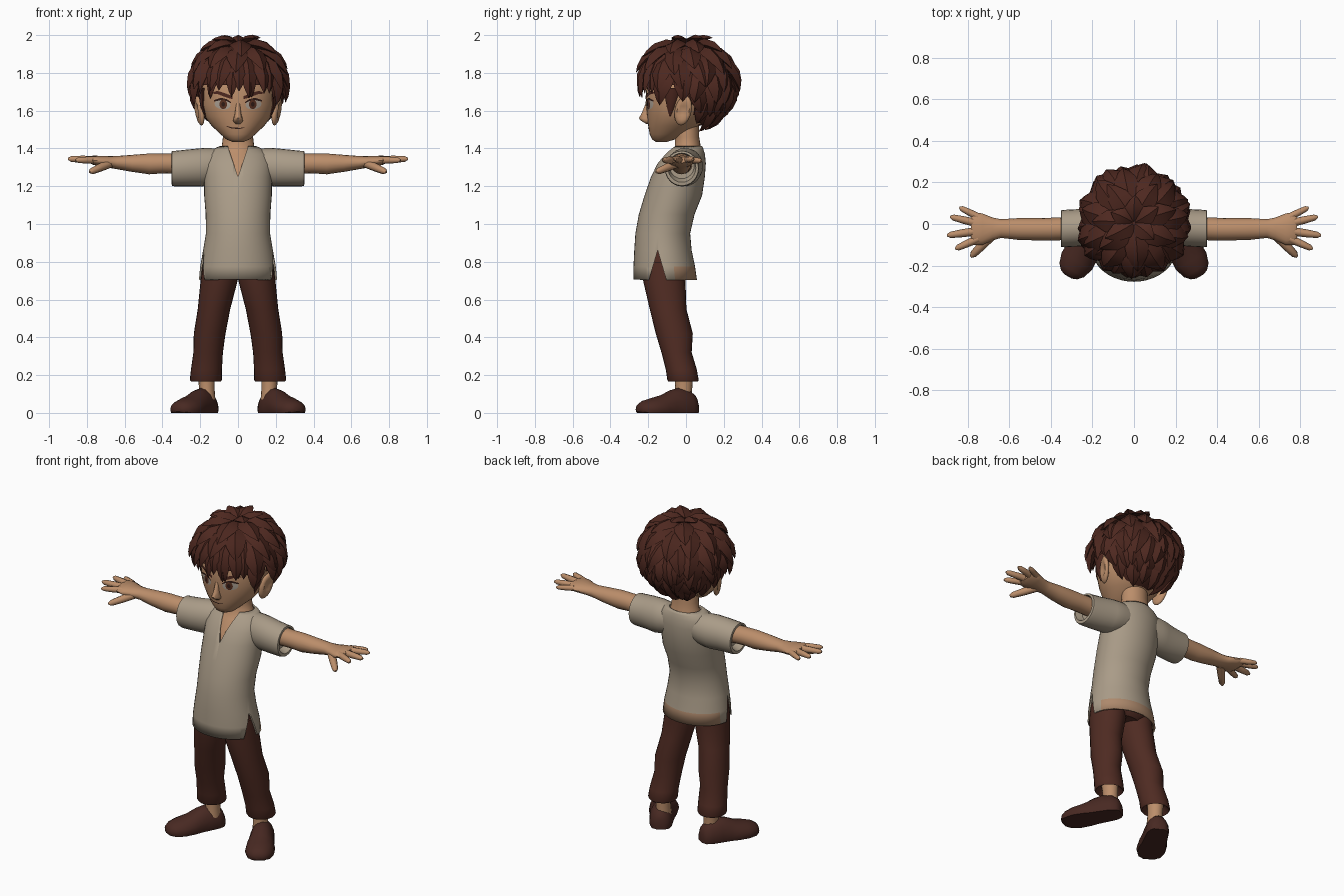
import bpy, bmesh, math, random
from mathutils import Vector
from mathutils.bvhtree import BVHTree

if "Cube" in bpy.data.objects:
    bpy.data.objects.remove(bpy.data.objects["Cube"])

random.seed(4)


def material(name, rgb):
    m = bpy.data.materials.new(name)
    m.diffuse_color = (*rgb, 1)
    m.use_nodes = True
    m.node_tree.nodes["Principled BSDF"].inputs["Base Color"].default_value = m.diffuse_color
    return m


SKIN = material("skin", (0.50, 0.27, 0.145))
SHIRT = material("linen", (0.40, 0.33, 0.245))
HEM = material("hem_tan", (0.42, 0.25, 0.15))
HAIR = material("hair_brown", (0.075, 0.021, 0.014))
PANTS = material("trouser_brown", (0.078, 0.024, 0.016))
SHOE = material("shoe_brown", (0.065, 0.022, 0.016))
WHITE = material("eye_grey", (0.42, 0.36, 0.30))
DARK = material("dark_brown", (0.03, 0.011, 0.008))
IRIS = material("iris_brown", (0.10, 0.03, 0.015))


def finish(name, bm, mat, mirror=False, angle=45):
    bmesh.ops.recalc_face_normals(bm, faces=bm.faces)
    me = bpy.data.meshes.new(name)
    bm.to_mesh(me)
    bm.free()
    ob = bpy.data.objects.new(name, me)
    bpy.context.collection.objects.link(ob)
    me.materials.append(mat)
    bpy.ops.object.select_all(action='DESELECT')
    ob.select_set(True)
    bpy.context.view_layer.objects.active = ob
    bpy.ops.object.shade_smooth_by_angle(angle=math.radians(angle))
    if mirror:
        ob.modifiers.new("mirror", 'MIRROR')
    return ob


def skin_rings(bm, rings, caps=True):
    vs = [[bm.verts.new(p) for p in r] for r in rings]
    n = len(rings[0])
    for a, b in zip(vs, vs[1:]):
        for i in range(n):
            j = (i + 1) % n
            bm.faces.new((a[i], a[j], b[j], b[i]))
    if caps:
        bm.faces.new(vs[0])
        bm.faces.new(vs[-1])


def tube(name, stations, mat, axis='z', n=24, caps=True, mirror=False):
    """Loft ellipses (t, centre1, centre2, radius1, radius2) along an axis."""
    rings = []
    for t, c1, c2, r1, r2 in stations:
        ring = []
        for i in range(n):
            a = 2 * math.pi * i / n
            p, q = c1 + r1 * math.cos(a), c2 + r2 * math.sin(a)
            ring.append((p, q, t) if axis == 'z' else (t, p, q))
        rings.append(ring)
    bm = bmesh.new()
    skin_rings(bm, rings, caps)
    return finish(name, bm, mat, mirror)


def depth(rows):
    """(z, front y, back y, half width) -> tube stations."""
    return [(z, 0, (f + b) / 2, w, (b - f) / 2) for z, f, b, w in rows]


def prism(name, tri, lo, hi, axis):
    bm = bmesh.new()
    place = (lambda a, z, d: (d, a, z)) if axis == 'x' else (lambda a, z, d: (a, d, z))
    skin_rings(bm, [[place(a, z, d) for a, z in tri] for d in (lo, hi)])
    return finish(name, bm, SHIRT)


# Shirt: open shell with side slits and a notched neck
shirt = tube("shirt", depth([
    (.705, -.278, .058, .207), (.775, -.278, .048, .2), (.86, -.274, .03, .185),
    (.95, -.268, .022, .17), (1.05, -.25, .045, .171), (1.15, -.22, .085, .179),
    (1.25, -.185, .1, .18), (1.32, -.152, .105, .182), (1.37, -.112, .1, .165),
    (1.397, -.085, .092, .13), (1.412, -.07, .085, .098)]), SHIRT, n=40, caps=False)
shirt.data.materials.append(HEM)
for f in shirt.data.polygons:
    if f.center.z < .775 and f.center.y > -.07:
        f.material_index = 1
shell = shirt.modifiers.new("shell", 'SOLIDIFY')
shell.thickness, shell.offset = .01, -1
cutters = [prism("slit_cutter", [(-.2, .69), (-.1, .69), (-.15, .86)], .12 * s, .3 * s, 'x') for s in (-1, 1)]
cutters.append(prism("neck_cutter", [(-.06, 1.43), (.06, 1.43), (0, 1.25)], -.3, -.02, 'y'))
for c in cutters:
    b = shirt.modifiers.new("cut", 'BOOLEAN')
    b.operation, b.object = 'DIFFERENCE', c
    c.hide_render = True
bpy.ops.object.select_all(action='DESELECT')
shirt.select_set(True)
bpy.context.view_layer.objects.active = shirt
for m in list(shirt.modifiers):
    bpy.ops.object.modifier_apply(modifier=m.name)
for c in cutters:
    bpy.data.objects.remove(c)
tube("sleeve", [(.07, .005, 1.31, .075, .085), (.14, 0, 1.305, .09, .096), (.19, -.008, 1.3, .092, .102),
                (.26, -.018, 1.297, .09, .098), (.335, -.022, 1.293, .09, .094), (.35, -.022, 1.295, .088, .092),
                (.352, -.022, 1.298, .074, .077), (.31, -.022, 1.305, .065, .065)], SHIRT, 'x', mirror=True)

# Neck and chest under the collar
tube("neck", [(1.2, 0, -.05, .14, .125), (1.3, 0, -.03, .13, .112), (1.37, 0, -.002, .11, .09),
              (1.41, 0, .01, .086, .068), (1.46, 0, .005, .08, .065), (1.55, 0, 0, .08, .07)], SKIN)

# Arms and hands
tube("arm", [(.28, -.02, 1.318, .055, .055), (.4, -.025, 1.32, .055, .052), (.47, -.025, 1.318, .054, .055),
             (.56, -.024, 1.321, .052, .045), (.64, -.022, 1.325, .045, .035), (.68, -.024, 1.328, .055, .031),
             (.73, -.025, 1.333, .076, .028), (.77, -.022, 1.338, .078, .024), (.785, -.02, 1.339, .06, .015)],
     SKIN, 'x', 16, mirror=True)
bm = bmesh.new()
for base, tip, r in [((.75, .035, 1.337), (.84, .08, 1.335), .016), ((.76, .005, 1.34), (.885, .035, 1.343), .018),
                     ((.76, -.035, 1.34), (.9, -.055, 1.345), .019), ((.75, -.07, 1.338), (.86, -.12, 1.338), .018),
                     ((.68, -.05, 1.32), (.785, -.158, 1.275), .022)]:
    a, b = Vector(base), Vector(tip)
    d = (b - a).normalized()
    u = d.cross(Vector((0, 0, 1))).normalized()
    v = u.cross(d)
    skin_rings(bm, [[a.lerp(b, t) + (u * math.cos(k * math.pi / 4) + v * math.sin(k * math.pi / 4)) * r * s
                     for k in range(8)] for t, s in ((0, 1.1), (.5, 1), (.88, .8), (1, .3))])
finish("fingers", bm, SKIN, True)

# Trousers and ankles
tube("trouser_leg", [(.2, .17, -.015, .05, .05), (.165, .17, -.015, .078, .078), (.175, .17, -.016, .085, .083),
                     (.23, .167, -.025, .082, .082), (.32, .158, -.05, .078, .08), (.42, .15, -.062, .084, .098),
                     (.55, .127, -.095, .086, .097), (.7, .1, -.115, .098, .112), (.8, .094, -.115, .09, .115)],
     PANTS, mirror=True)
tube("trouser_hips", [(.71, 0, -.115, .12, .1), (.74, 0, -.115, .18, .125), (.93, 0, -.115, .15, .12)], PANTS)
tube("ankle", [(.07, .165, -.015, .045, .048), (.13, .165, -.012, .041, .045), (.21, .168, -.012, .046, .05)],
     SKIN, n=16, mirror=True)

# Shoes, turned outward
rings = []
for t, w, h in [(0, .03, .06), (.015, .052, .095), (.05, .066, .122), (.11, .07, .132), (.16, .073, .12),
                (.21, .082, .096), (.27, .084, .08), (.32, .068, .066), (.345, .045, .05), (.355, .02, .03)]:
    ring = []
    for i in range(16):
        a = 2 * math.pi * i / 16
        v, z = w * math.cos(a), max(0, .018 + (h - .018) * math.sin(a))
        ring.append((.14 + .5 * t + .866 * v, .055 - .866 * t + .5 * v, z))
    rings.append(ring)
bm = bmesh.new()
skin_rings(bm, rings)
finish("shoe", bm, SHOE, True)

# Head, nose and ears
head = tube("head", depth([
    (1.435, -.16, -.1, .03), (1.447, -.178, -.06, .06), (1.475, -.192, 0, .092), (1.52, -.2, .07, .14),
    (1.57, -.206, .12, .177), (1.63, -.212, .15, .197), (1.7, -.213, .165, .2), (1.77, -.2, .165, .195),
    (1.84, -.15, .14, .16), (1.9, -.05, .08, .08)]), SKIN, n=32)
tube("nose", [(1.53, 0, -.2, .012, .01), (1.545, 0, -.21, .026, .026), (1.56, 0, -.213, .024, .037),
              (1.585, 0, -.21, .016, .025), (1.64, 0, -.205, .011, .008)], SKIN, n=12)
bm = bmesh.new()
bmesh.ops.create_uvsphere(bm, u_segments=16, v_segments=10, radius=1)
for v in bm.verts:
    x, y, z = v.co
    dent = .02 * max(0, 1 - (y * y + z * z) * 2.5) if x > 0 else 0
    v.co = (.205 + .022 * x + .012 * z - dent + .012 * y, -.015 + .045 * y + .012 * z, 1.6 + .078 * z)
finish("ear", bm, SKIN, True)

# Painted face, laid on the head surface
tree = BVHTree.FromObject(head, bpy.context.evaluated_depsgraph_get())


def on_face(x, z, lift):
    hit = tree.ray_cast(Vector((x, -1, z)), Vector((0, 1, 0)))[0]
    return (x, hit.y - lift, z)


def disc(name, x, z, rx, rz, lift, mat, slant=0):
    bm = bmesh.new()
    pts = [(math.cos(k * math.pi / 8), math.sin(k * math.pi / 8)) for k in range(16)]
    rows = [[bm.verts.new(on_face(x + s * rx * c, z + s * rz * d + s * slant * c, lift)) for c, d in pts] for s in (.5, 1)]
    for i in range(16):
        j = (i + 1) % 16
        bm.faces.new((rows[0][i], rows[0][j], rows[1][j], rows[1][i]))
    bm.faces.new(rows[0])
    finish(name, bm, mat, True)


def stroke(name, pts, mat, mirror=True):
    bm = bmesh.new()
    rows = [[bm.verts.new(on_face(x, z + s * w, .005)) for s in (-1, 1)] for x, z, w in pts]
    for a, b in zip(rows, rows[1:]):
        bm.faces.new((a[0], b[0], b[1], a[1]))
    finish(name, bm, mat, mirror)


disc("eye_white", .082, 1.633, .042, .027, .002, WHITE, .004)
disc("iris", .078, 1.634, .02, .026, .004, IRIS)
disc("pupil", .078, 1.634, .009, .013, .006, DARK)
stroke("upper_lash", [(.038, 1.643, .003), (.06, 1.656, .005), (.09, 1.662, .006), (.128, 1.652, .004)], DARK)
stroke("eyebrow", [(.028, 1.668, .008), (.07, 1.683, .01), (.11, 1.697, .008), (.14, 1.692, .002)], HAIR)
stroke("mouth", [(-.06, 1.517, .002), (-.03, 1.508, .003), (.01, 1.506, .003), (.035, 1.511, .001)], DARK, False)

# Hair cap with a hairline high in front and low at the nape
C, R = Vector((0, .005, 1.735)), (.226, .235, .225)
bm = bmesh.new()
bmesh.ops.create_uvsphere(bm, u_segments=32, v_segments=20, radius=1)
for v in bm.verts:
    v.co = C + Vector([a * r for a, r in zip(v.co, R)])
low = [f for f in bm.faces
       if f.calc_center_median().z < 1.74 - .22 * min(1, max(0, (f.calc_center_median().y + .03) / .1))]
bmesh.ops.delete(bm, geom=low, context='FACES')
finish("hair_cap", bm, HAIR)


def on_skull(theta, phi, s):
    t, p = math.radians(theta), math.radians(phi)
    return C + s * Vector((R[0] * math.sin(t) * math.sin(p), -R[1] * math.sin(t) * math.cos(p), R[2] * math.cos(t)))


def lock(bm, phi, t0, t1, lift, width, sweep):
    """Pointed leaf-shaped lock running down the skull and lifting at its tip."""
    rings = []
    for t, w in ((0, .5), (.3, 1), (.6, .85), (.85, .42), (1, .02)):
        p = on_skull(t0 + (t1 - t0) * t, phi + sweep * t, .97 + (lift - .97) * t ** 1.3 + .03 * math.sin(math.pi * t))
        a = math.radians(phi + sweep * t)
        side = Vector((math.cos(a), math.sin(a), 0)) * width * w
        out = (p - C).normalized() * width * w * .5
        rings.append([p - side, p + out, p + side, p - out])
    skin_rings(bm, rings)


# Layers: count, first and last phi (0 is front), theta start and end, lift, width
bm = bmesh.new()
for n, p0, p1, t0, t1, lift, w in [
        (5, 60, 300, 2, 30, 1.25, .05), (7, -150, 160, 10, 52, 1.2, .06), (11, -165, 162, 28, 74, 1.2, .062),
        (9, -62, 62, 45, 101, 1.12, .05), (6, -48, 48, 62, 104, 1.08, .036),
        (13, 55, 305, 48, 96, 1.21, .062), (12, 68, 292, 68, 110, 1.17, .06),
        (9, 100, 260, 84, 127, 1.13, .055), (7, 115, 245, 100, 142, 1.08, .05), (5, 140, 220, 118, 158, 1.14, .045)]:
    for i in range(n):
        phi = p0 + (p1 - p0) * i / (n - 1) + random.uniform(-4, 4)
        lock(bm, phi, t0, t1 + random.uniform(-5, 5), lift + random.uniform(-.03, .03), w, random.uniform(-10, 10))
finish("hair_locks", bm, HAIR, angle=35)
tube("sideburn", [(1.57, .172, -.085, .003, .003), (1.62, .187, -.08, .012, .022), (1.72, .192, -.07, .022, .05)],
     HAIR, n=8, mirror=True)
